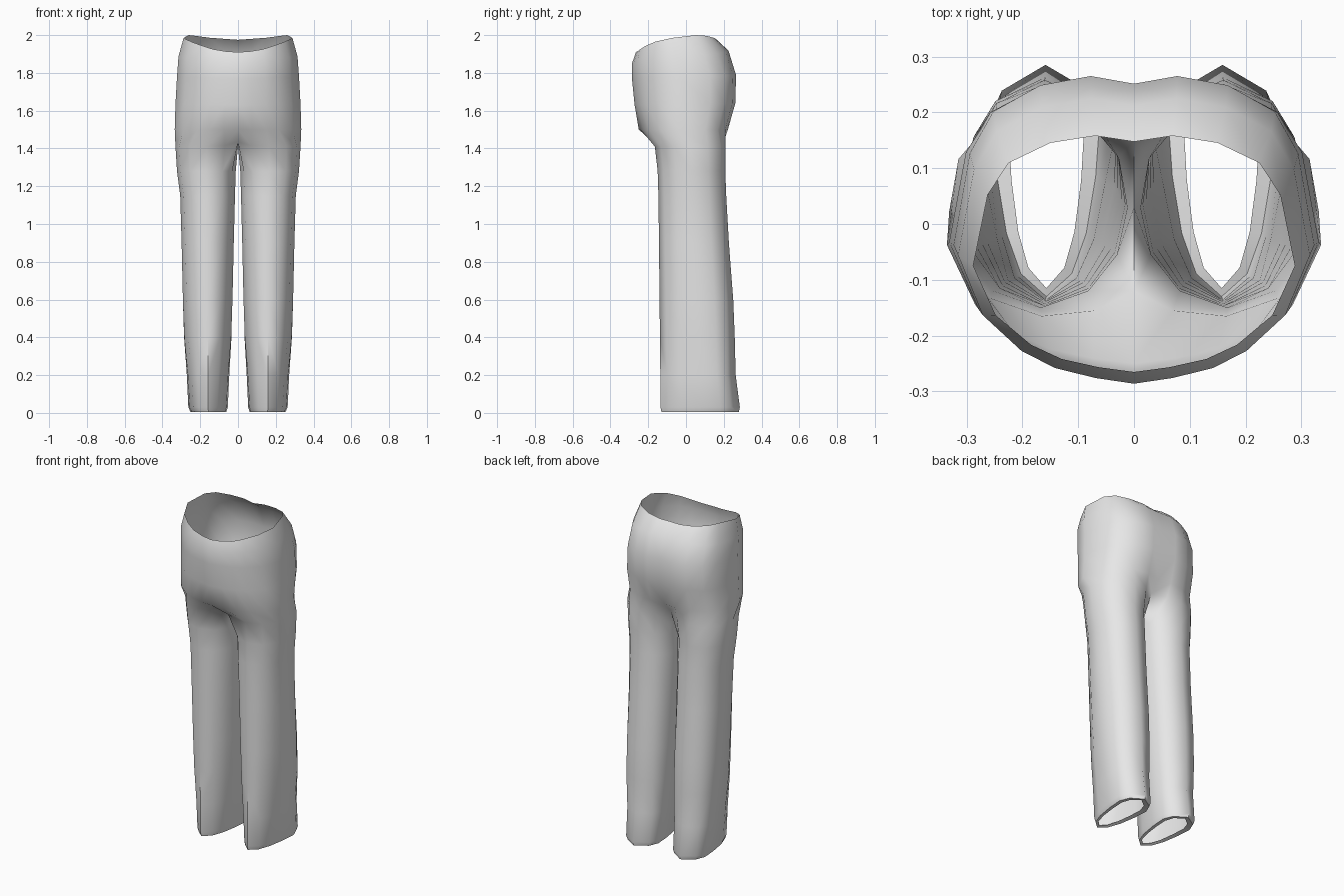
import bpy, bmesh, math

if "Cube" in bpy.data.objects:
    bpy.data.objects.remove(bpy.data.objects["Cube"])

grey = bpy.data.materials.new("cloth_grey")
grey.diffuse_color = (0.8, 0.8, 0.8, 1)
grey.use_nodes = True
grey.node_tree.nodes["Principled BSDF"].inputs["Base Color"].default_value = grey.diffuse_color

# Half outline of the hips, front centre round to back centre: (width, depth)
HIP = [(0, -1), (.22, -.96), (.45, -.89), (.64, -.77), (.86, -.52), (1, -.1),
       (.91, .5), (.78, .77), (.52, .94), (.24, 1), (0, .95)]
# Half outline of a leg at the thigh and at the hem, front round to back
THIGH = [(0, -1), (.55, -.83), (.88, -.47), (1, 0), (.9, .5), (.55, .86), (0, 1)]
HEM = [(0, -1), (.48, -.8), (.75, -.45), (.93, .05), (1, .5), (.75, .78), (0, 1)]

# Waist rim heights, front centre to back centre
RIM = [1.91, 1.914, 1.925, 1.942, 1.965, 1.985, 2.0, 1.996, 1.986, 1.98, 1.975]
# Hip rings: front z, back z, half width, front y, back y
HIPS = [(1.85, 1.925, .315, -.286, .225), (1.77, 1.79, .323, -.286, .265),
        (1.63, 1.64, .331, -.272, .261), (1.5, 1.5, .335, -.25, .222)]
# Leg rings: z, inner x, outer x, front y, back y, blend from thigh to hem
LEGS = [(1.28, .012, .323, -.15, .208, 0), (1.15, .015, .307, -.146, .213, .1),
        (.9, .02, .301, -.143, .227, .25), (.6, .025, .296, -.14, .25, .45),
        (.4, .03, .29, -.138, .258, .65), (.2, .045, .272, -.136, .263, .9),
        (.03, .054, .263, -.135, .285, 1), (.006, .062, .252, -.13, .28, 1),
        (.012, .09, .224, -.115, .252, 1)]


def hip_ring(w, yf, yb, heights):
    return [(u * w, (yf + yb) / 2 + v * (yb - yf) / 2, z)
            for (u, v), z in zip(HIP, heights)]


def leg_ring(z, xi, xo, yf, yb, t):
    half = [(a + (c - a) * t, b + (d - b) * t)
            for (a, b), (c, d) in zip(THIGH, HEM)]
    full = half + [(-u, v) for u, v in half[5:0:-1]]
    return [((xi + xo) / 2 + u * (xo - xi) / 2,
             (yf + yb) / 2 + v * (yb - yf) / 2, z) for u, v in full]


def bridge(bm, a, b, closed):
    n = len(a)
    for i in range(n if closed else n - 1):
        j = (i + 1) % n
        bm.faces.new((a[i], a[j], b[j], b[i]))


bm = bmesh.new()
add = lambda pts: [bm.verts.new(p) for p in pts]

# Waist and hips
rings = [add(hip_ring(.288, -.265, .158, RIM))]
for zf, zb, w, yf, yb in HIPS:
    rings.append(add(hip_ring(w, yf, yb, [zf + (zb - zf) * i / 10 for i in range(11)])))

# Crotch ring: the inner points lie on the centre line
pts = leg_ring(1.41, 0, .331, -.165, .21, 0)
pts[7] = (.075, .195, 1.42)
pts[8], pts[9], pts[10] = (0, .15, 1.435), (0, .03, 1.41), (0, -.12, 1.435)
pts[11] = (.07, -.155, 1.415)
crotch = add(pts)
rings.append([crotch[i % 12] for i in range(10, 21)])
for a, b in zip(rings, rings[1:]):
    bridge(bm, a, b, False)

# Leg down to the turned-in hem
prev = crotch
for r in LEGS:
    ring = add(leg_ring(*r))
    bridge(bm, prev, ring, True)
    prev = ring

bmesh.ops.recalc_face_normals(bm, faces=bm.faces)
# Make sure the cloth faces outwards
side = max(bm.faces, key=lambda f: f.calc_center_median().x)
if side.normal.x < 0:
    bmesh.ops.reverse_faces(bm, faces=bm.faces)

me = bpy.data.meshes.new("trousers")
bm.to_mesh(me)
bm.free()
me.materials.append(grey)
ob = bpy.data.objects.new("trousers", me)
bpy.context.collection.objects.link(ob)

# Mirror into the second leg
m = ob.modifiers.new("mirror", 'MIRROR')
m.use_clip = True
m.merge_threshold = .001
bpy.context.view_layer.objects.active = ob
ob.select_set(True)
bpy.ops.object.modifier_apply(modifier="mirror")
bpy.ops.object.shade_smooth_by_angle(angle=math.radians(60))
